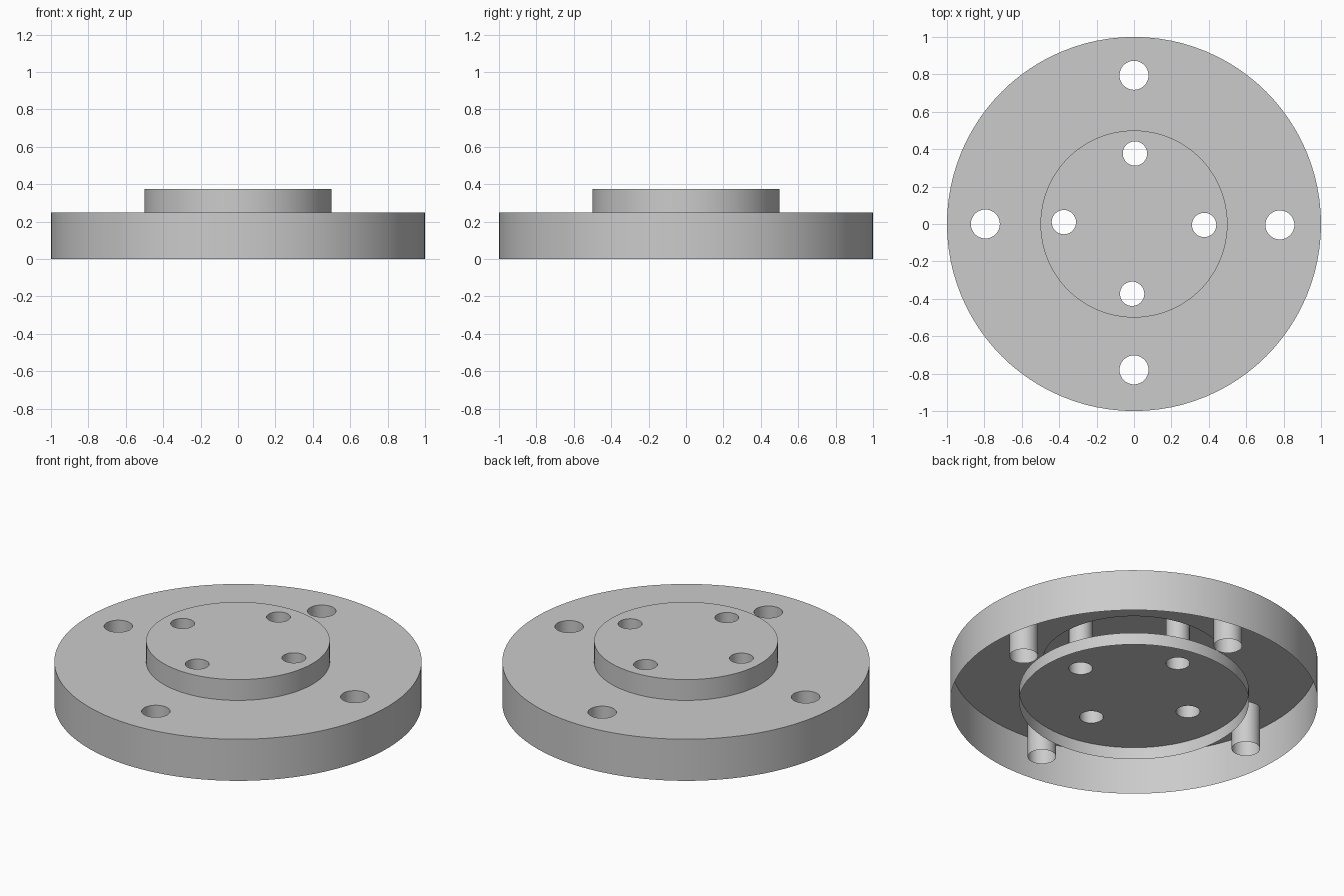
import bpy
import bmesh
from math import radians
from mathutils import Matrix, Vector

cube = bpy.data.objects.get("Cube")
if cube:
    bpy.data.objects.remove(cube)

SEGMENTS = 96

grey = bpy.data.materials.new("plain grey")
grey.use_nodes = True
colour = (0.6, 0.6, 0.6, 1)
grey.diffuse_color = colour
grey.node_tree.nodes["Principled BSDF"].inputs["Base Color"].default_value = colour


def make_object(name, bm):
    bmesh.ops.recalc_face_normals(bm, faces=bm.faces)
    mesh = bpy.data.meshes.new(name)
    bm.to_mesh(mesh)
    bm.free()
    mesh.materials.append(grey)
    obj = bpy.data.objects.new(name, mesh)
    bpy.context.collection.objects.link(obj)
    return obj


# Flange body: a turned profile (radius, height) with a raised hub and a round recess below
profile = [(0, 0.375), (0.5, 0.375), (0.5, 0.25), (1, 0.25),
           (1, 0), (0.625, 0), (0.625, 0.073), (0, 0.073)]
bm = bmesh.new()
verts = [bm.verts.new((r, 0, z)) for r, z in profile]
edges = [bm.edges.new(pair) for pair in zip(verts, verts[1:])]
bmesh.ops.spin(bm, geom=verts + edges, cent=(0, 0, 0), axis=(0, 0, 1),
               angle=radians(360), steps=SEGMENTS, use_merge=True)
bmesh.ops.remove_doubles(bm, verts=bm.verts, dist=0.0001)
# Join the flat fans into single faces for clean caps
bmesh.ops.dissolve_limit(bm, angle_limit=radians(0.5), verts=bm.verts, edges=bm.edges)
flange = make_object("flange_body", bm)

# Bolt hole cutters: four in the rim and four in the hub
holes = [(0.0775, [(0.78, -0.005), (0, 0.795), (-0.795, 0), (0, -0.78)]),
         (0.065, [(0.375, -0.005), (0.005, 0.377), (-0.375, 0.01), (-0.01, -0.373)])]
bm = bmesh.new()
for radius, centres in holes:
    for x, y in centres:
        bmesh.ops.create_cone(bm, cap_ends=True, segments=48, radius1=radius,
                              radius2=radius, depth=2,
                              matrix=Matrix.Translation(Vector((x, y, 0))))
cutter = make_object("hole_cutter", bm)
cutter.hide_render = True

cut = flange.modifiers.new("bolt holes", 'BOOLEAN')
cut.operation = 'DIFFERENCE'
cut.solver = 'EXACT'
cut.object = cutter
bpy.context.view_layer.objects.active = flange
flange.select_set(True)
cutter.select_set(False)
bpy.ops.object.modifier_apply(modifier=cut.name)
bpy.data.objects.remove(cutter)

# The underside of the rim is open, showing the hollow shell and its hole sleeves
bm = bmesh.new()
bm.from_mesh(flange.data)
bottom = [f for f in bm.faces if max(v.co.z for v in f.verts) < 0.001]
bmesh.ops.delete(bm, geom=bottom, context='FACES')
bm.to_mesh(flange.data)
bm.free()

bpy.ops.object.shade_smooth_by_angle(angle=radians(30))
